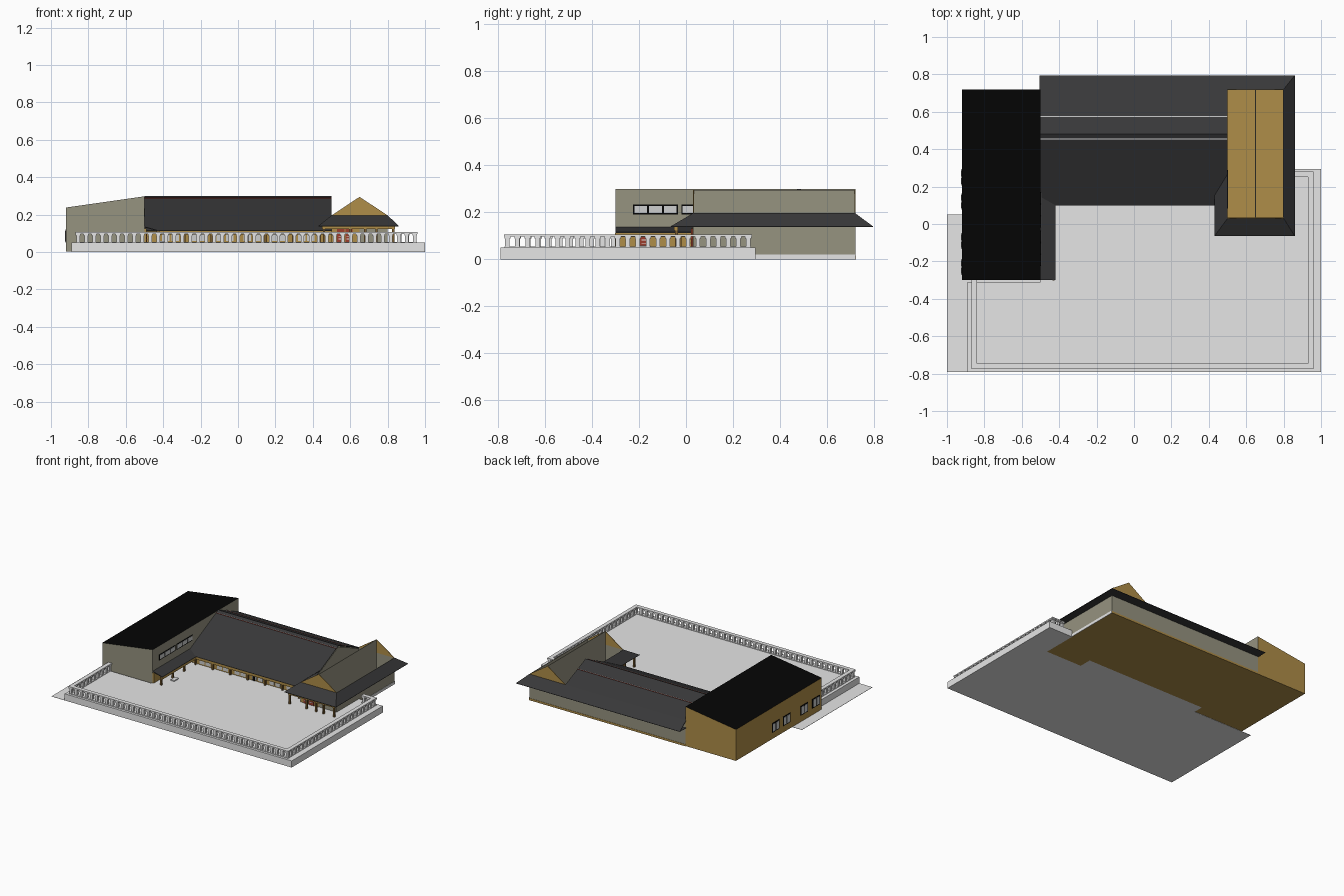
import bpy, bmesh, math
from mathutils import Vector

if "Cube" in bpy.data.objects:
    bpy.data.objects.remove(bpy.data.objects["Cube"])


def material(name, r, g, b):
    lin = [((c / 255 + 0.055) / 1.055) ** 2.4 if c > 10 else c / 255 / 12.92 for c in (r, g, b)]
    m = bpy.data.materials.new(name)
    m.diffuse_color = (*lin, 1)
    m.use_nodes = True
    m.node_tree.nodes["Principled BSDF"].inputs["Base Color"].default_value = m.diffuse_color
    return m


STONE = material("pale_stone", 230, 230, 230)
OLIVE = material("olive_plaster", 150, 147, 128)
GOLD = material("golden_wood", 175, 141, 72)
ROOF = material("dark_roof", 56, 56, 57)
BLACK = material("black_metal", 5, 5, 5)
RED = material("red_door", 155, 60, 44)
BROWN = material("post_brown", 124, 94, 48)
PANE = material("window_pane", 205, 207, 207)


def finish(name, bm, *mats):
    me = bpy.data.meshes.new(name)
    bm.to_mesh(me)
    bm.free()
    for m in mats:
        me.materials.append(m)
    ob = bpy.data.objects.new(name, me)
    bpy.context.collection.objects.link(ob)
    return ob


def add_box(bm, x0, x1, y0, y1, z0, z1):
    vs = bmesh.ops.create_cube(bm, size=1)["verts"]
    for v in vs:
        v.co = Vector(((x0 + x1) / 2 + v.co.x * (x1 - x0),
                       (y0 + y1) / 2 + v.co.y * (y1 - y0),
                       (z0 + z1) / 2 + v.co.z * (z1 - z0)))


def boxes(name, mat, *dims):
    bm = bmesh.new()
    for d in dims:
        add_box(bm, *d)
    return finish(name, bm, mat)


def prism(name, points, offset, *mats, rule=None):
    """Extrude a closed outline; rule(normal) picks the material slot."""
    bm = bmesh.new()
    f = bm.faces.new([bm.verts.new(p) for p in points])
    r = bmesh.ops.extrude_face_region(bm, geom=[f])
    bmesh.ops.translate(bm, verts=[g for g in r["geom"] if isinstance(g, bmesh.types.BMVert)], vec=offset)
    bmesh.ops.recalc_face_normals(bm, faces=bm.faces[:])
    if rule:
        for f in bm.faces:
            f.material_index = rule(f.normal)
    return finish(name, bm, *mats)


def shell(name, mat, quads, thick=0.005):
    """Thin roof sheets, corners counter-clockwise from above."""
    bm = bmesh.new()
    for q in quads:
        bm.faces.new([bm.verts.new(p) for p in q])
    bmesh.ops.remove_doubles(bm, verts=bm.verts[:], dist=0.0005)
    ob = finish(name, bm, mat)
    s = ob.modifiers.new("thickness", "SOLIDIFY")
    s.thickness, s.offset = thick, -1
    return ob


# Terrace and the flat paving at its left
terrace = [(-.89, -.79), (1, -.79), (1, .295), (.8, .295), (.8, .03), (.5, .03), (.5, .125), (-.5, .125), (-.5, -.31), (-.89, -.31)]
prism("terrace", [(x, y, 0) for x, y in terrace], (0, 0, .05), STONE)
boxes("side_paving", STONE, (-1, -.89, -.79, .05, 0, .0015), (-.89, -.5, -.31, .05, 0, .0015))

# Balustrade: rails and flared balusters along four runs
bm = bmesh.new()
runs = [((-.855, -.76), (.945, -.76)), ((.945, -.76), (.945, .265)),
        ((.945, .265), (.865, .265)), ((-.855, -.76), (-.855, -.31))]
for (ax, ay), (bx, by) in runs:
    x0, x1, y0, y1 = min(ax, bx), max(ax, bx), min(ay, by), max(ay, by)
    add_box(bm, x0 - .015, x1 + .015, y0 - .015, y1 + .015, .097, .106)
    add_box(bm, x0 - .012, x1 + .012, y0 - .012, y1 + .012, .05, .054)
    n = max(2, round(math.hypot(bx - ax, by - ay) / .043))
    for i in range(n + 1):
        x, y = ax + (bx - ax) * i / n, ay + (by - ay) * i / n
        add_box(bm, x - .009, x + .009, y - .009, y + .009, .05, .097)
        add_box(bm, x - .013, x + .013, y - .013, y + .013, .089, .098)
finish("balustrade", bm, STONE)

# Tall left block with a sloping black top
prism("left_block", [(-.92, -.3, .002), (-.5, -.3, .002), (-.5, -.3, .298), (-.92, -.3, .238)],
      (0, 1.02, 0), OLIVE, GOLD, BLACK,
      rule=lambda n: 2 if n.z > .5 else 0 if n.y < -.5 or n.x > .5 else 1)

# Hall body, golden front and floor, plaster back
prism("hall_body", [(-.5, .125, 0), (-.5, .72, 0), (-.5, .72, .186), (-.5, .48, .29), (-.5, .125, .119)],
      (1, 0, 0), OLIVE, GOLD, rule=lambda n: 1 if n.y < -.5 or n.z < -.5 else 0)

# Right wing: open-topped walls, golden floor, gables and a middle wall
boxes("wing_walls", OLIVE, (.5, .8, .03, .034, .002, .196), (.5, .8, .716, .72, .002, .196),
      (.796, .8, .034, .716, .002, .196))
boxes("wing_floor", GOLD, (.5, .8, .03, .72, 0, .006))
for nm, y in (("front_gable", .03), ("back_gable", .716)):
    prism(nm, [(.5, y, .196), (.8, y, .196), (.65, y, .295)], (0, .004, 0), GOLD)
boxes("ridge_wall", OLIVE, (.648, .652, .034, .716, .006, .295))
boxes("wing_plinth", STONE, (.8, .803, .295, .72, 0, .02))
boxes("back_plinth", GOLD, (-.5, .8, .72, .722, 0, .015))
boxes("wing_entrance_panel", GOLD, (.5, .65, .027, .03, .05, .15))

# Hall roof with ridge strips, red with a pale cap
shell("hall_roof", ROOF, [
    [(-.5, .10, .115), (.5, .10, .115), (.5, .48, .3), (-.5, .48, .3)],
    [(-.5, .48, .3), (.5, .48, .3), (.5, .72, .196), (-.5, .72, .196)]])
strips = ((.455, .291), (.575, .262))
boxes("ridge_strips", RED, *[(-.5, .5, y - .002, y + .002, z - .008, z) for y, z in strips])
boxes("ridge_strip_caps", PANE, *[(-.5, .5, y - .002, y + .002, z, z + .0008) for y, z in strips])

# Skirt roof round the wing and along the back, with flat soffits
shell("skirt_roof", ROOF, [
    [(.43, -.065, .14), (.86, -.065, .14), (.8, .03, .196), (.5, .03, .196)],
    [(.86, -.065, .14), (.86, .795, .14), (.8, .72, .196), (.8, .03, .196)],
    [(.86, .795, .14), (-.505, .795, .14), (-.505, .72, .196), (.8, .72, .196)],
    [(.43, .16, .14), (.43, -.065, .14), (.5, .03, .196), (.5, .29, .196)]], .003)
boxes("skirt_soffit", ROOF, (-.505, .86, .72, .795, .138, .14), (.8, .86, -.065, .72, .138, .14),
      (.43, .8, -.065, .03, .138, .14))
# Porch roof beside the left block
shell("porch_roof", ROOF, [[(-.5, -.3, .137), (-.42, -.3, .115), (-.42, .10, .115), (-.5, .165, .137)]])

# Golden lower wall and beams of the porches
boxes("porch_wall", GOLD, (-.5, -.49, -.3, .125, .05, .125))
boxes("porch_beams", GOLD, (-.43, -.421, -.3, .104, .094, .112), (-.43, .5, .101, .108, .094, .113),
      (.45, .84, -.05, -.035, .122, .137))

# Posts
posts = [(-.431, -.295 + .135 * i, .112) for i in range(4)]
posts += [(-.431 + .145 * i, .109, .112) for i in range(1, 7)]
posts += [(x, -.04, .137) for x in (.46, .6, .68, .74, .83)] + [(.46, .07, .137)]
boxes("porch_posts", BROWN, *[(x - .006, x + .006, y - .006, y + .006, .05, z) for x, y, z in posts])

# Light sliding panels along the hall front, one dark doorway
bays = [-.36 + .145 * i for i in range(6)]
boxes("hall_panels", PANE, *[(x + s - .02, x + s + .02, .122, .125, .058, .105)
                             for x in bays for s in (-.025, .025)])
boxes("hall_doorway", BLACK, (.035, .055, .12, .125, .05, .105))

# Upper windows of the left block, facing the court
boxes("upper_window_frames", BLACK, (-.5, -.497, -.225, -.035, .19, .232), (-.5, -.497, -.02, .17, .19, .232))
boxes("upper_window_panes", PANE, *[(-.5, -.495, y, y + .054, .197, .227)
                                    for s in (-.22, -.015) for y in (s, s + .063, s + .126)])

# Left side windows
sides = (.25, .12, -.09, -.23)
boxes("side_window_frames", BLACK, *[(-.923, -.92, y - .043, y + .043, .05, .12) for y in sides])
boxes("side_window_panes", PANE, *[(-.925, -.92, y + s - .015, y + s + .015, .057, .113)
                                   for y in sides for s in (-.02, .02)])

# Red doors with pale slats, and a step
boxes("wing_doors", RED, (.53, .569, .022, .027, .05, .13), (.574, .613, .022, .027, .05, .13))
boxes("court_door", RED, (-.49, -.486, -.195, -.155, .05, .102))
boxes("door_slats", STONE, *[(x, x + .026, .02, .025, z, z + .004) for x in (.536, .58) for z in (.068, .082, .096)],
      *[(-.489, -.484, -.189, -.161, z, z + .004) for z in (.066, .08)])
boxes("door_step", STONE, (-.42, -.39, -.2, -.15, .05, .058))
